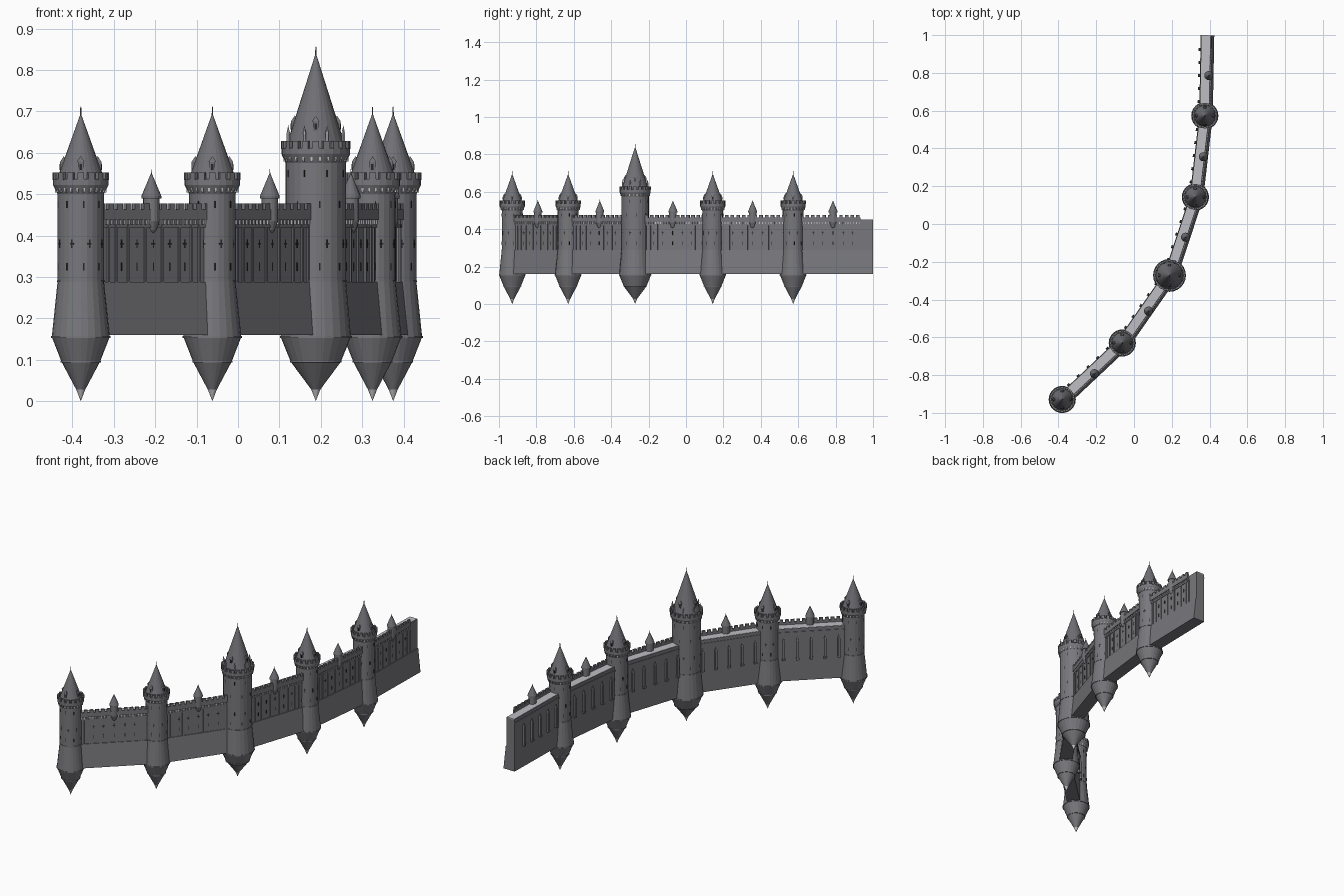
import bpy, bmesh, math
from mathutils import Matrix, Vector

cube = bpy.data.objects.get("Cube")
if cube:
    bpy.data.objects.remove(cube, do_unlink=True)


def material(name, r, g, b):
    m = bpy.data.materials.new(name)
    m.use_nodes = True
    m.diffuse_color = (r, g, b, 1)
    m.node_tree.nodes["Principled BSDF"].inputs["Base Color"].default_value = (r, g, b, 1)
    return m


STONE = material("grey stone", 0.19, 0.19, 0.205)
ROOF = material("roof slate", 0.165, 0.165, 0.18)
PALE = material("pale stone", 0.52, 0.52, 0.55)
DARK = material("dark opening", 0.02, 0.02, 0.022)
SIDES = 24


class Part:
    """Collects simple solids into one named object."""

    def __init__(self, name, mat):
        self.name, self.mat, self.bm = name, mat, bmesh.new()

    def box(self, frame, lo, hi):
        lo, hi = Vector(lo), Vector(hi)
        m = frame @ Matrix.Translation((lo + hi) / 2) @ Matrix.Diagonal((*(hi - lo), 1))
        bmesh.ops.create_cube(self.bm, size=1, matrix=m)

    def spike(self, frame, pos, r, h, sides=4, r2=0):
        m = frame @ Matrix.Translation(Vector(pos) + Vector((0, 0, h / 2)))
        m = m @ Matrix.Rotation(math.pi / sides, 4, "Z")
        bmesh.ops.create_cone(self.bm, cap_ends=True, segments=sides,
                              radius1=r, radius2=r2, depth=h, matrix=m)

    def lathe(self, frame, profile, sides=SIDES):
        rings = []
        for r, z in profile:
            n = 1 if r == 0 else sides
            rings.append([self.bm.verts.new(frame @ Vector((
                r * math.cos(2 * math.pi * i / sides),
                r * math.sin(2 * math.pi * i / sides), z))) for i in range(n)])
        for a, b in zip(rings, rings[1:]):
            for i in range(sides):
                j = (i + 1) % sides
                loop = [a[i % len(a)], a[j % len(a)], b[j % len(b)], b[i % len(b)]]
                self.bm.faces.new(list(dict.fromkeys(loop)))
        for ring in (rings[0], rings[-1]):
            if len(ring) > 2:
                self.bm.faces.new(ring)

    def extrude(self, frame, section, u0, u1):
        ends = [[self.bm.verts.new(frame @ Vector((u, v, z))) for v, z in section]
                for u in (u0, u1)]
        n = len(section)
        for i in range(n):
            j = (i + 1) % n
            self.bm.faces.new((ends[0][i], ends[0][j], ends[1][j], ends[1][i]))
        for e in ends:
            self.bm.faces.new(e)

    def finish(self):
        bmesh.ops.recalc_face_normals(self.bm, faces=self.bm.faces)
        mesh = bpy.data.meshes.new(self.name)
        self.bm.to_mesh(mesh)
        self.bm.free()
        mesh.materials.append(self.mat)
        bpy.context.collection.objects.link(bpy.data.objects.new(self.name, mesh))


def turned(base, angle):
    return base @ Matrix.Rotation(angle, 4, "Z")


def tower(label, x, y, r, flare, top, ring, apex, grand=False):
    base = Matrix.Translation((x, y, 0))
    # Shaft with battered foot and hanging cone
    body = Part(label + "_shaft", STONE)
    knee = r * 0.83
    body.lathe(base, [(0.011, 0.028), (knee, 0.095), (flare, 0.155), (r, 0.29),
                      (r, top), (ring, top + 0.022), (ring, top + 0.037),
                      (ring - 0.008, top + 0.037), (ring - 0.008, top + 0.03), (0, top + 0.03)])
    for rr, z in ((knee + 0.002, 0.093), (flare + 0.002, 0.153), (r + 0.002, 0.288)):
        body.lathe(base, [(rr, z), (rr, z + 0.004)])
    tip = Part(label + "_lower_tip", PALE)
    tip.lathe(base, [(0, 0), (0.011, 0.028)])
    tip.finish()

    # Merlons and corbels around the crown
    corbels = Part(label + "_corbels", PALE)
    count = 20 if grand else 16
    for i in range(count):
        f = turned(base, 2 * math.pi * i / count)
        w = math.pi * ring / count * 0.6
        body.box(f, (ring - 0.009, -w, top + 0.034), (ring + 0.001, w, top + 0.053))
    for i in range(SIDES):
        f = turned(base, 2 * math.pi * (i + 0.5) / SIDES)
        corbels.box(f, (r - 0.004, -0.002, top + 0.004), (ring - 0.004, 0.002, top + 0.02))
    body.finish()
    corbels.finish()

    # Conical roof, finial and dormers
    roof = Part(label + "_roof", ROOF)
    eave, z0 = ring - 0.011, top + 0.03
    roof.lathe(base, [(eave, z0), (eave, z0 + 0.01), (0.0015, apex), (0.0012, apex + 0.018),
                      (0, apex + 0.02)])
    windows = Part(label + "_openings", DARK)
    zd = z0 + (0.055 if grand else 0.032)
    rd = eave * (apex - zd) / (apex - z0) + 0.005
    for i in range(4):
        f = turned(base, math.pi / 2 * i)
        roof.box(f, (rd - 0.025, -0.007, zd - 0.01), (rd, 0.007, zd + 0.016))
        roof.spike(f, (rd - 0.009, 0, zd + 0.016), 0.013, 0.014)
        windows.box(f, (rd - 0.002, -0.003, zd - 0.004), (rd + 0.001, 0.003, zd + 0.011))
    roof.finish()
    if grand:
        pins = Part(label + "_pinnacles", PALE)
        for i in range(8):
            f = turned(base, math.pi / 4 * (i + 0.5))
            pins.spike(f, (eave, 0, z0), 0.004, 0.04, 6, 0.004)
            pins.spike(f, (eave, 0, z0 + 0.04), 0.005, 0.022, 6)
        pins.finish()

    # Arrow slits, with crosses in the middle row
    flat = r * math.cos(math.pi / SIDES)
    rows = [(0.325, 0.009, 0), (0.38, 0.01, 1), (0.475, 0.008, 0)]
    if grand:
        rows.append((0.55, 0.009, 1))
    for z, h, shift in rows:
        for i in range(shift, SIDES, 3):
            f = turned(base, 2 * math.pi * (i + 0.5) / SIDES)
            windows.box(f, (flat - 0.003, -0.0015, z - h), (flat + 0.001, 0.0015, z + h))
            if z == 0.38:
                windows.box(f, (flat - 0.003, -0.005, z - 0.001), (flat + 0.001, 0.005, z + 0.002))
    windows.finish()


def wall(label, a, b, last=False):
    a, b = Vector((*a, 0)), Vector((*b, 0))
    length, d = (b - a).length, (b - a).normalized()
    # Local axes: x along the wall, y outward, z up
    f = Matrix(((d.x, d.y, 0, a.x), (d.y, -d.x, 0, a.y), (0, 0, 1, 0), (0, 0, 0, 1)))
    mid = length / 2
    body = Part(label + "_body", STONE)
    body.extrude(f, [(-0.027, 0.16), (0.042, 0.16), (0.028, 0.288), (0.024, 0.288),
                     (0.024, 0.449), (-0.027, 0.449)], 0, length)
    walk = Part(label + "_walk", PALE)
    walk.box(f, (0, -0.025, 0.446), (length, 0.02, 0.451))

    # Overhanging parapet with merlons and corbels
    end = length - (0.065 if last else 0)
    body.box(f, (0, 0.021, 0.438), (end, 0.031, 0.463))
    count = round(end / 0.03)
    step = end / count
    for i in range(count):
        u = step * (i + 0.5)
        body.box(f, (u - 0.009, 0.021, 0.46), (u + 0.009, 0.031, 0.477))
        for k in (-0.25, 0.25):
            c = u + step * k
            walk.box(f, (c - 0.002, 0.02, 0.427), (c + 0.002, 0.029, 0.438))
    walk.finish()

    # Outer panel frames
    body.box(f, (0, 0.022, 0.419), (end, 0.027, 0.427))
    for u in (-0.15, -0.125, -0.085, -0.028, 0.028, 0.085, 0.125, 0.15):
        body.box(f, (mid + u - 0.003, 0.02, 0.288), (mid + u + 0.003, 0.028, 0.427))

    # Inner pilasters with tapered caps and feet
    for i in range(5):
        u = length * (i + 1.1) / 6.2
        body.box(f, (u - 0.006, -0.037, 0.285), (u + 0.006, -0.025, 0.385))
        body.spike(f, (u, -0.031, 0.385), 0.0085, 0.022)
        body.box(f, (u - 0.008, -0.039, 0.277), (u + 0.008, -0.025, 0.287))
    body.box(f, (0, -0.03, 0.425), (length, -0.026, 0.432))
    body.finish()

    # Slits and crosses
    slits = Part(label + "_slits", DARK)
    for u in (-0.105, -0.055, 0, 0.055, 0.105):
        for z, h in ((0.325, 0.01), (0.38, 0.01)):
            slits.box(f, (mid + u - 0.0015, 0.02, z - h), (mid + u + 0.0015, 0.025, z + h))
        slits.box(f, (mid + u - 0.006, 0.02, 0.379), (mid + u + 0.006, 0.025, 0.382))
    slits.finish()

    # Hanging turret at mid span
    t = f @ Matrix.Translation((mid, 0.017, 0))
    turret = Part(label + "_turret", STONE)
    turret.lathe(t, [(0, 0.397), (0.012, 0.413), (0.02, 0.435), (0.02, 0.493)], 16)
    turret.finish()
    cap = Part(label + "_turret_roof", ROOF)
    cap.lathe(t, [(0.024, 0.49), (0.024, 0.496), (0.0012, 0.55), (0, 0.563)], 16)
    cap.finish()


spots = [(-0.38, -0.929), (-0.062, -0.63), (0.188, -0.272), (0.325, 0.143), (0.375, 0.573)]
for n, (x, y) in enumerate(spots):
    if n == 2:
        tower("great_tower", x, y, 0.073, 0.085, 0.575, 0.083, 0.837, True)
    else:
        tower(f"tower_{n + 1}", x, y, 0.056, 0.07, 0.5, 0.067, 0.692)
path = spots + [(0.383, 0.9995)]
for n in range(5):
    wall(f"wall_{n + 1}", path[n], path[n + 1], n == 4)
